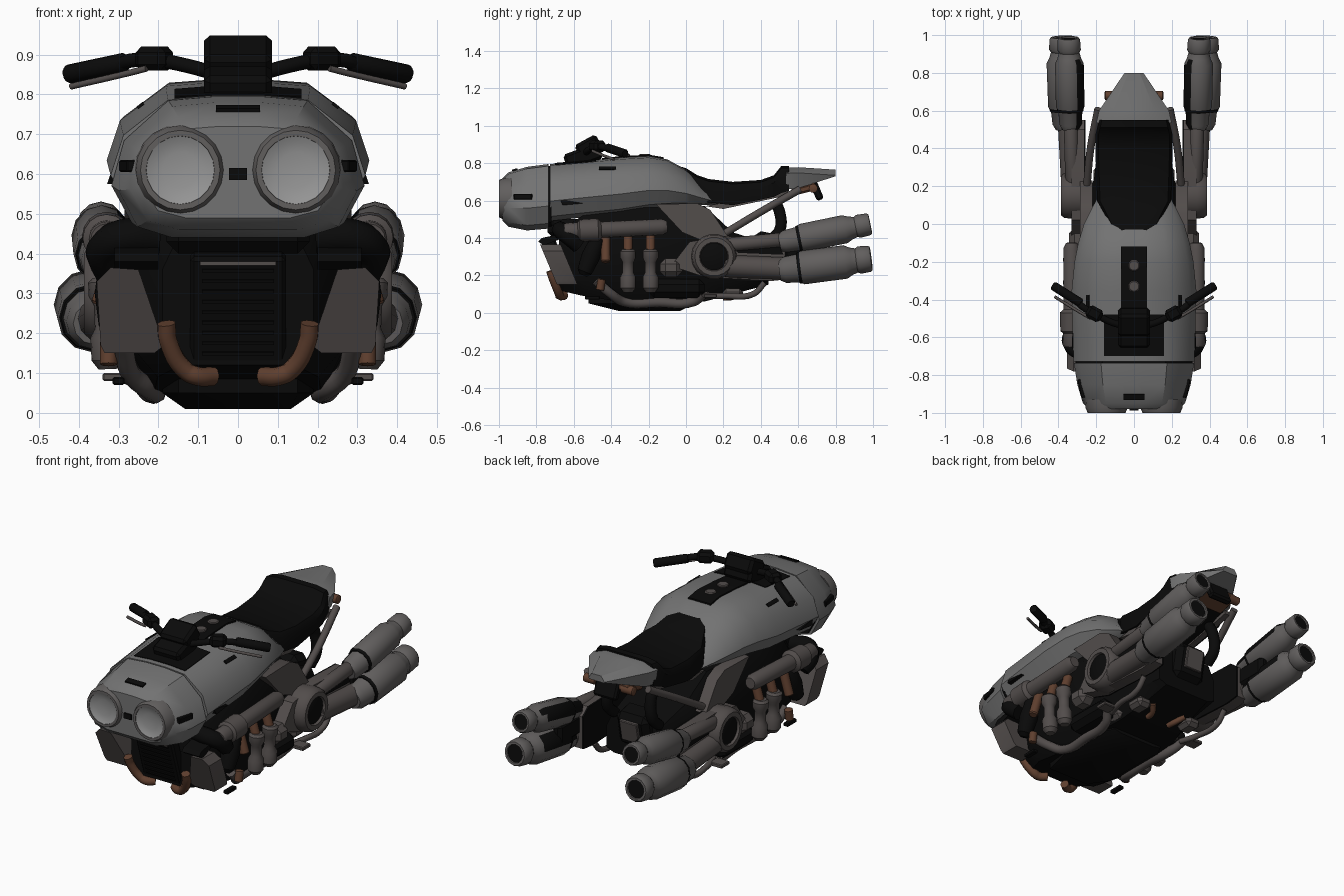
import bpy, bmesh, math
from mathutils import Vector, Matrix

if "Cube" in bpy.data.objects:
    bpy.data.objects.remove(bpy.data.objects["Cube"])


def material(name, r, g, b):
    m = bpy.data.materials.new(name)
    m.use_nodes = True
    m.diffuse_color = (r, g, b, 1)
    m.node_tree.nodes["Principled BSDF"].inputs["Base Color"].default_value = (r, g, b, 1)
    return m


PAINT = material("grey paint", .17, .17, .17)
LENS = material("pale lens", .3, .3, .3)
METAL = material("warm dark metal", .085, .074, .071)
STEEL = material("steel", .12, .113, .111)
BLACK = material("black", .003, .003, .003)
COPPER = material("copper", .115, .05, .028)


def finish(bm, name, mat, mirror=False, angle=35):
    """Turn a bmesh in world coordinates into a shaded object."""
    bmesh.ops.recalc_face_normals(bm, faces=bm.faces)
    me = bpy.data.meshes.new(name)
    bm.to_mesh(me)
    bm.free()
    ob = bpy.data.objects.new(name, me)
    bpy.context.collection.objects.link(ob)
    me.materials.append(mat)
    if mirror:
        ob.modifiers.new("Mirror", 'MIRROR')
    bpy.ops.object.select_all(action='DESELECT')
    ob.select_set(True)
    bpy.context.view_layer.objects.active = ob
    bpy.ops.object.shade_smooth_by_angle(angle=math.radians(angle))
    return ob


def loft(name, rings, mat, mirror=False, angle=35):
    """Skin a list of equal closed rings and cap the ends."""
    bm = bmesh.new()
    rows = [[bm.verts.new(p) for p in ring] for ring in rings]
    n = len(rows[0])
    for a, b in zip(rows, rows[1:]):
        for i in range(n):
            bm.faces.new((a[i], a[(i + 1) % n], b[(i + 1) % n], b[i]))
    bm.faces.new(rows[0])
    bm.faces.new(rows[-1])
    return finish(bm, name, mat, mirror, angle)


def section(y, half):
    """Full ring from right-half (x, z) points listed top to bottom."""
    return [(x, y, z) for x, z in half] + [(-x, y, z) for x, z in reversed(half)]


def box(name, loc, size, mat, mirror=False, tilt=0, yaw=0, bevel=.01, lean=0):
    bm = bmesh.new()
    m = (Matrix.Translation(loc) @ Matrix.Rotation(yaw, 4, 'Z') @ Matrix.Rotation(lean, 4, 'Y')
         @ Matrix.Rotation(tilt, 4, 'X') @ Matrix.Diagonal((*size, 1)))
    bmesh.ops.create_cube(bm, size=1, matrix=m)
    if bevel:
        bmesh.ops.bevel(bm, geom=bm.edges[:], offset=bevel, segments=1, affect='EDGES')
    return finish(bm, name, mat, mirror)


def turned(name, start, end, profile, mat, mirror=False, sides=16):
    """Lathe (fraction, radius) pairs about the line from start to end."""
    start, end = Vector(start), Vector(end)
    q = (end - start).to_track_quat('Z', 'Y')
    rings = [[start.lerp(end, t) + q @ Vector((r * math.cos(k * math.tau / sides), r * math.sin(k * math.tau / sides), 0))
              for k in range(sides)] for t, r in profile]
    return loft(name, rings, mat, mirror)


def rod(name, a, b, r, mat, mirror=True, sides=12):
    return turned(name, a, b, [(0, r * .8), (.04, r), (.96, r), (1, r * .8)], mat, mirror, sides)


def tube(name, pts, r, mat, mirror=True):
    """Bent pipe with rounded corners, converted to mesh."""
    cu = bpy.data.curves.new(name, 'CURVE')
    cu.dimensions = '3D'
    cu.bevel_depth, cu.bevel_resolution, cu.use_fill_caps = r, 2, True
    sp = cu.splines.new('BEZIER')
    sp.bezier_points.add(len(pts) - 1)
    for bp, p in zip(sp.bezier_points, pts):
        bp.co = p
        bp.handle_left_type = bp.handle_right_type = 'AUTO'
    sp.resolution_u = 6
    ob = bpy.data.objects.new(name, cu)
    bpy.context.collection.objects.link(ob)
    bm = bmesh.new()
    me = bpy.data.meshes.new_from_object(ob.evaluated_get(bpy.context.evaluated_depsgraph_get()))
    bm.from_mesh(me)
    bpy.data.objects.remove(ob)
    return finish(bm, name, mat, mirror, 50)


def side_plate(name, outline, x0, x1, mat, slope=0):
    """Plate from a (y, z) outline; slope leans it inward with height."""
    z0 = min(z for y, z in outline)
    return loft(name, [[(x - slope * (z - z0), y, z) for y, z in outline] for x in (x0, x1)], mat, True, 30)


# Fairing and tank: stations of y, bottom, top, half width
def shell(y, zb, zt, w):
    h = zt - zb
    return section(y, [(.18 * w, zt), (.55 * w, zt - .03 * h), (.9 * w, zt - .32 * h), (w, zb + .35 * h),
                       (.84 * w, zb + .08 * h), (.55 * w, zb)])

loft("nose_fairing", [shell(*s) for s in ((-.98, .49, .72, .24), (-.95, .46, .75, .27), (-.85, .44, .78, .3),
                                          (-.735, .45, .795, .318))], PAINT)
loft("fairing_seam", [shell(y, .46, .785, .305) for y in (-.74, -.72)], BLACK)
loft("tank_fairing", [shell(*s) for s in ((-.727, .49, .795, .32), (-.55, .51, .81, .325), (-.35, .53, .83, .33),
                                          (-.2, .555, .838, .315), (-.1, .565, .82, .295), (0, .57, .765, .265),
                                          (.08, .575, .69, .225), (.2, .575, .595, .16))], PAINT)

# Headlights
for s, side in ((1, "left"), (-1, "right")):
    x = s * .145
    turned(side + "_headlight_ring", (x, -.93, .61), (x, -1, .61),
           [(0, .115), (.6, .112), (1, .1), (1, .086), (.7, .082)], STEEL, sides=20)
    turned(side + "_headlight_lens", (x, -.94, .61), (x, -.998, .61),
           [(0, .09), (1, .087), (.86, .07), (.77, .045), (.73, .01)], LENS, sides=20)
box("nose_gap", (0, -.98, .6), (.045, .015, .03), BLACK, bevel=0)
box("nose_slot", (0, -.915, .763), (.11, .03, .012), BLACK, tilt=.3, bevel=0)
box("nose_side_vent", (.275, -.87, .62), (.03, .1, .03), BLACK, True, bevel=.004, yaw=-.2)
side_plate("fairing_vent", [(-.7, .68), (-.68, .68), (-.64, .6), (-.55, .585), (-.66, .575)], .3, .329, BLACK, .35)
box("tank_side_slot", (.245, -.42, .772), (.02, .09, .008), BLACK, True, bevel=0, lean=.65)

# Dashboard and tank strip
loft("dash_bay", [section(y, [(.06, z + .004), (.16, z - .004), (.16, z - .02)]) for y, z in
                  ((-.7, .797), (-.55, .81), (-.48, .818))], BLACK)
box("dash_housing", (0, -.55, .835), (.17, .2, .09), BLACK, tilt=.35, bevel=.015)
box("dash_screen", (0, -.52, .885), (.17, .13, .09), BLACK, tilt=.5, bevel=.015)
loft("tank_strip", [section(y, [(.07, z + .007), (.07, z - .015)]) for y, z in
                    ((-.45, .82), (-.35, .83), (-.2, .838), (-.12, .825))], BLACK)
for y in (-.33, -.22):
    turned("filler_cap", (0, y, .83), (0, y, .849), [(0, .03), (.8, .03), (1, .025)], METAL)

# Handlebars
tube("handlebar", [(.05, -.54, .85), (.12, -.52, .87), (.2, -.48, .885), (.27, -.44, .885), (.3, -.41, .875)], .018, BLACK)
rod("grip", (.28, -.42, .882), (.43, -.325, .85), .024, BLACK)
box("switch_block", (.21, -.475, .89), (.085, .07, .06), BLACK, True, yaw=.5, bevel=.015)
tube("brake_lever", [(.23, -.5, .865), (.29, -.465, .85), (.42, -.385, .82)], .008, METAL)

# Seat and tail
loft("seat", [section(y, [(w * .6, z), (w * .92, z - .012), (w, z - .04), (w * .98, b)]) for y, z, w, b in
              ((-.06, .79, .09, .7), (0, .773, .13, .62), (.06, .736, .16, .6), (.12, .715, .195, .59), (.25, .7, .2, .575),
               (.4, .71, .205, .605), (.47, .735, .205, .62), (.51, .785, .195, .64), (.55, .785, .185, .65))], BLACK)
loft("tail_cowl", [section(y, [(w * .6, t), (w, t - .03), (w * .9, b)]) for y, t, w, b in
                   ((.535, .775, .2, .66), (.6, .778, .185, .665), (.8, .765, .05, .73))], PAINT)
box("tail_underside", (0, .63, .66), (.26, .14, .04), COPPER, tilt=.25)
rod("tail_indicator", (.08, .68, .665), (.155, .68, .665), .024, COPPER)
box("tail_light_bracket", (0, .7, .65), (.14, .04, .1), BLACK, tilt=.4)
side_plate("seat_frame", [(.1, .57), (.2, .555), (.58, .635), (.58, .655)], .15, .185, METAL)
tube("tail_strut", [(.25, .2, .42), (.23, .4, .54), (.19, .61, .66)], .02, METAL)
tube("rear_shock", [(.14, .44, .38), (.14, .5, .44), (.13, .5, .54), (.13, .47, .6)], .03, BLACK)

# Engine core, belly and rear housing
loft("engine_core", [section(y, [(w * .8, t), (w, t - .08), (w, .17), (w * .75, b)]) for y, t, w, b in
                     ((-.68, .44, .19, .12), (-.55, .52, .27, .09), (-.3, .56, .28, .05), (.1, .57, .25, .06),
                      (.25, .43, .21, .1), (.44, .37, .19, .15))], BLACK)
loft("belly_pan", [section(y, [(w, .1), (w, .05), (w * .7, z)]) for y, w, z in
                   ((-.52, .15, .05), (-.36, .19, .01), (-.03, .19, .01), (.03, .16, .04))], BLACK)
box("rear_housing", (0, .42, .33), (.2, .14, .2), BLACK, tilt=-.2, bevel=.03)
box("rear_grille", (0, .5, .33), (.11, .02, .12), METAL, tilt=-.2, bevel=.004)
box("neck_block", (0, -.64, .45), (.36, .2, .1), BLACK, bevel=.03)
for y in (.08, .25):
    box("underside_lump", (.17, y, .1), (.09, .11, .06), METAL, True, bevel=.02)
tube("underside_pipe", [(.07, .2, .08), (.08, .25, .085), (.11, .29, .11)], .016, COPPER)

# Radiators
box("radiator_frame", (0, -.69, .265), (.24, .06, .28), BLACK, tilt=.3)
for i in range(9):
    z = .15 + i * .026
    box("radiator_fin", (0, -.685 - (z - .15) * .31, z), (.18, .012, .008), BLACK, tilt=.3, bevel=0)
box("radiator_bar", (0, -.765, .375), (.19, .012, .01), METAL, bevel=0)
loft("side_radiator", [[(x, -.69 - .42 * (z - .15) + o, z) for x, z in
                        ((.25, .36), (.32, .365), (.355, .33), (.345, .17), (.335, .15), (.21, .15), (.185, .17))]
                       for o in (0, .11)], METAL, True)
side_plate("radiator_edge", [(-.77, .4), (-.79, .38), (-.76, .36), (-.63, .41), (-.63, .43)], .2, .31, BLACK)
tube("front_pipe", [(.18, -.725, .225), (.175, -.71, .18), (.13, -.68, .105), (.1, -.675, .092), (.06, -.65, .092)], .024, COPPER)
rod("lower_pipe_end", (.325, -.46, .12), (.325, -.45, .18), .022, COPPER)

# Side intake tube under the fairing
turned("intake_tube", (.33, -.65, .435), (.33, -.1, .46),
       [(0, .04), (.02, .045), (.13, .045), (.15, .06), (.33, .062), (.36, .043), (.95, .043), (1, .03)], METAL, True)
tube("intake_hose", [(.2, -.66, .44), (.29, -.67, .44), (.335, -.63, .41), (.32, -.57, .36)], .046, BLACK)

# Cylinders along each flank
for i in range(3):
    y = -.43 + i * .12
    rod("copper_header", (.3, y, .42), (.345, y, .27), .025, COPPER)
    if i:
        turned("cylinder", (.335, y, .34), (.325, y, .11),
               [(0, .03), (.05, .042), (.2, .042), (.3, .03), (.55, .03), (.65, .042), (.9, .042), (1, .025)], METAL, True)
turned("front_cylinder", (.31, -.47, .4), (.31, -.55, .2), [(0, .03), (.1, .04), (.5, .05), (.9, .04), (1, .02)], BLACK, True)
box("crankcase_lump", (.29, -.08, .24), (.11, .12, .1), METAL, True, bevel=.03)
box("crankcase_sump", (.24, -.05, .13), (.12, .3, .1), BLACK, True, bevel=.03)
tube("lower_exhaust", [(.29, -.48, .17), (.27, -.4, .1), (.22, -.33, .058), (.21, -.15, .055), (.23, .04, .06), (.26, .09, .1)], .026, METAL)
tube("rear_peg_bar", [(.24, .1, .09), (.27, .2, .09), (.28, .36, .1), (.28, .42, .16)], .016, METAL)
box("foot_peg", (.3, .13, .09), (.08, .07, .02), METAL, True, bevel=.004)
box("nose_peg", (.3, -.5, .08), (.03, .08, .02), BLACK, True, bevel=.004)

# Frame plate, flywheel ring and manifold
side_plate("frame_plate", [(-.16, .58), (.06, .585), (.13, .55), (.23, .4), (.1, .38), (-.02, .43)], .22, .285, METAL)
manifold = [(-.08, .25), (.02, .38), (.2, .41), (.5, .4), (.55, .36), (.55, .18), (.46, .17), (.1, .19)]
side_plate("manifold", manifold, .265, .33, METAL)
side_plate("manifold_inner_cover", manifold, .256, .266, BLACK)
side_plate("manifold_gap", [(.24, .355), (.5, .375), (.52, .31), (.28, .32)], .32, .337, BLACK)
rod("upper_manifold_pipe", (.325, .2, .36), (.335, .56, .395), .038, METAL)
rod("lower_manifold_pipe", (.325, .2, .25), (.345, .56, .235), .06, METAL)
turned("flywheel_ring", (.28, .15, .3), (.387, .15, .3),
       [(0, .12), (.5, .122), (.85, .117), (1, .103), (1, .078), (.85, .072)], METAL, True, 18)
turned("flywheel_hub", (.35, .15, .3), (.376, .15, .3), [(0, .08), (.9, .074), (1, .07)], BLACK, True, 18)

# Rear thrusters, two on each side, with dark inner flanks
for name, a, b, r in (("upper", (.335, .5, .375), (.345, .985, .475), .076), ("lower", (.36, .5, .225), (.378, .99, .29), .09)):
    a, b = Vector(a), Vector(b)
    pod = turned(name + "_thruster", a, b,
                 [(0, r * .6), (.06, r * .78), (.2, r * .84), (.25, r), (.72, r), (.78, r * .82), (.84, r * .72),
                  (.87, r * .82), (.98, r * .78), (1, r * .7), (1, r * .56), (.95, r * .5)], STEEL, True, 12)
    pod.data.materials.append(BLACK)
    for f in pod.data.polygons:
        if f.normal.x < -.4 and f.normal.z > .1 and f.center.y < .86:
            f.material_index = 1
    turned(name + "_thruster_nozzle", a.lerp(b, .9), a.lerp(b, .985), [(0, r * .6), (1, r * .57)], BLACK, True, 12)
    turned(name + "_thruster_band", a.lerp(b, .2), a.lerp(b, .235), [(0, r * .9), (1, r * .95)], BLACK, True, 12)
box("thruster_bracket", (.31, .62, .31), (.06, .2, .12), BLACK, True, bevel=.02)
